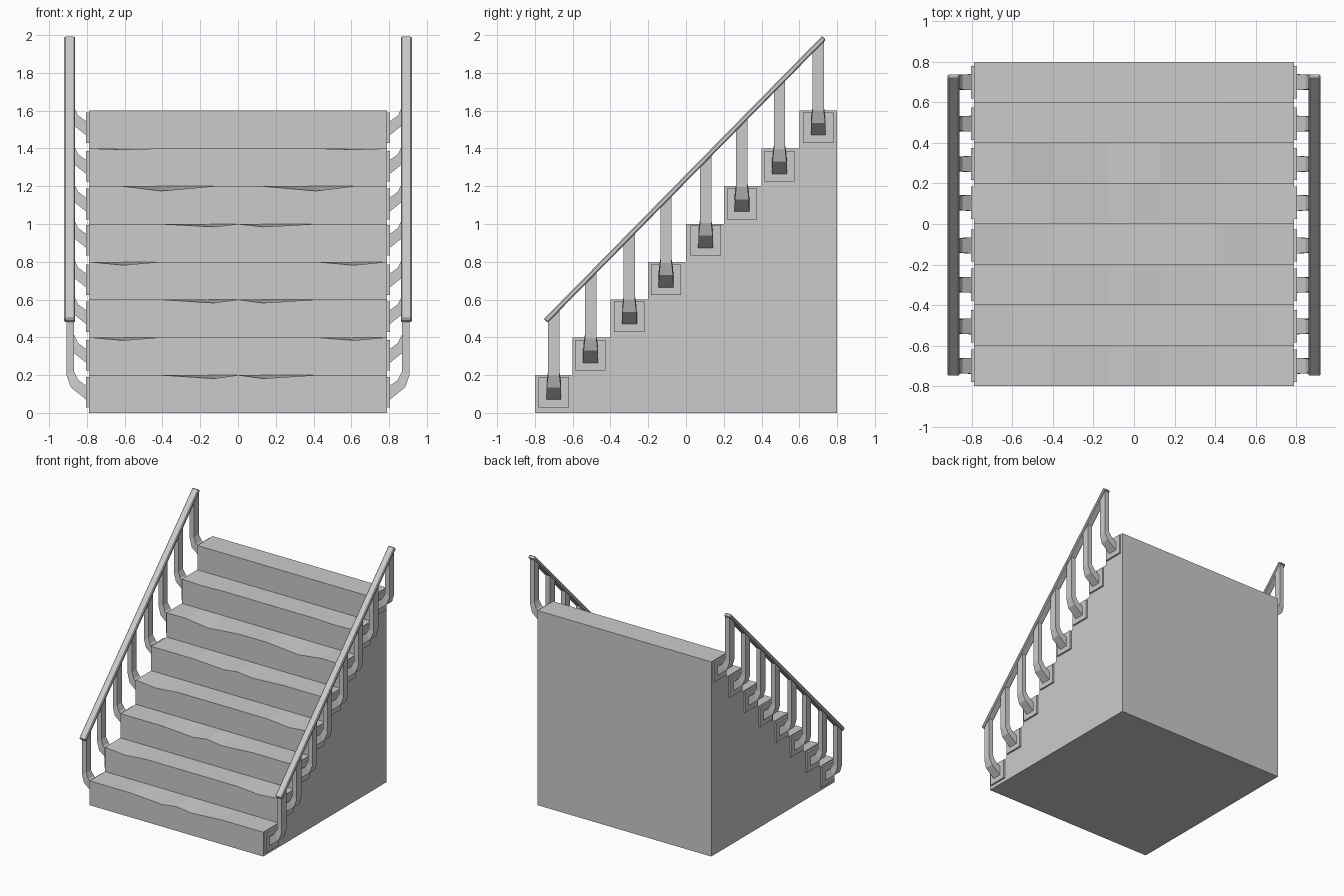
import bpy, bmesh, math
from mathutils import Matrix, Vector

if "Cube" in bpy.data.objects:
    bpy.data.objects.remove(bpy.data.objects["Cube"])


def finish(name, bm):
    bmesh.ops.recalc_face_normals(bm, faces=bm.faces[:])
    me = bpy.data.meshes.new(name)
    bm.to_mesh(me)
    bm.free()
    ob = bpy.data.objects.new(name, me)
    bpy.context.collection.objects.link(ob)
    return ob


def loft(name, rings):
    """Skin a list of equal-length rings and cap both ends."""
    bm = bmesh.new()
    vs = [[bm.verts.new(p) for p in r] for r in rings]
    n = len(rings[0])
    for a, b in zip(vs, vs[1:]):
        for i in range(n):
            bm.faces.new((a[i], a[(i + 1) % n], b[(i + 1) % n], b[i]))
    bm.faces.new(vs[0])
    bm.faces.new(vs[-1])
    return finish(name, bm)


def box(name, loc, size, rot=0.0, bevel=0.0):
    bm = bmesh.new()
    m = (Matrix.Translation(loc) @ Matrix.Rotation(rot, 4, 'X')
         @ Matrix.Diagonal((*size, 1)))
    bmesh.ops.create_cube(bm, size=1, matrix=m)
    if bevel:
        bmesh.ops.bevel(bm, geom=bm.edges[:], offset=bevel, segments=1,
                        affect='EDGES', profile=0.5)
    return finish(name, bm)


# Staircase: stepped profile swept across x, with worn nosing dips
W, N, S = 0.79, 8, 0.2
columns = [-W, -0.61, -0.41, -0.13, 0, 0.13, 0.41, 0.61, W]
# per step: (|x| of the worn spot, depth)
worn = [(0.13, 0.018), (0.61, 0.016), (0.13, 0.018), (0.61, 0.018),
        (0.13, 0.015), (0.41, 0.025), (0.61, 0.006), (0, 0)]
rings = []
for x in columns:
    ring = [(x, 0.8, 0), (x, -0.8, 0)]
    for i, (wx, depth) in enumerate(worn):
        y, z = -0.8 + S * i, S * (i + 1)
        dip = depth if abs(abs(x) - wx) < 0.01 else 0
        ring.append((x, y, z - dip))
        ring.append((x, y + S, z))
    rings.append(ring)
loft("staircase", rings)

# Handrail line in the side view
lo, hi = Vector((0, -0.743, 0.487)), Vector((0, 0.731, 1.986))
slope = (hi.z - lo.z) / (hi.y - lo.y)

# Baluster section along its bend: inner (x, z), outer (x, z), half width
bend = [(0.785, 0.125, 0.785, 0.05, 0.040),
        (0.847, 0.170, 0.885, 0.13, 0.037),
        (0.868, 0.215, 0.908, 0.195, 0.030)]
post_y = [-0.70, -0.505, -0.30, -0.106, 0.104, 0.296, 0.495, 0.70]

for s, side in ((-1, "left"), (1, "right")):
    # Sloping handrail
    mid = (lo + hi) / 2
    box(f"handrail_{side}", (s * 0.891, mid.y, mid.z),
        (0.058, (hi - lo).length, 0.028), math.atan(slope), 0.006)
    for i, y in enumerate(post_y):
        base = y + 0.705
        # Mounting plate on the stair side
        box(f"mounting_plate_{side}_{i + 1}", (s * 0.793, y, base + 0.105),
            (0.022, 0.16, 0.162))
        # Bent baluster rising to the handrail
        rings = [[(s * xi, y - h, base + zi), (s * xi, y + h, base + zi),
                  (s * xo, y + h, base + zo), (s * xo, y - h, base + zo)]
                 for xi, zi, xo, zo, h in bend]
        rings.append([(s * x, y + d, lo.z + (y + d - lo.y) * slope)
                      for x, d in ((0.868, -0.03), (0.868, 0.03),
                                   (0.908, 0.03), (0.908, -0.03))])
        loft(f"baluster_{side}_{i + 1}", rings)
